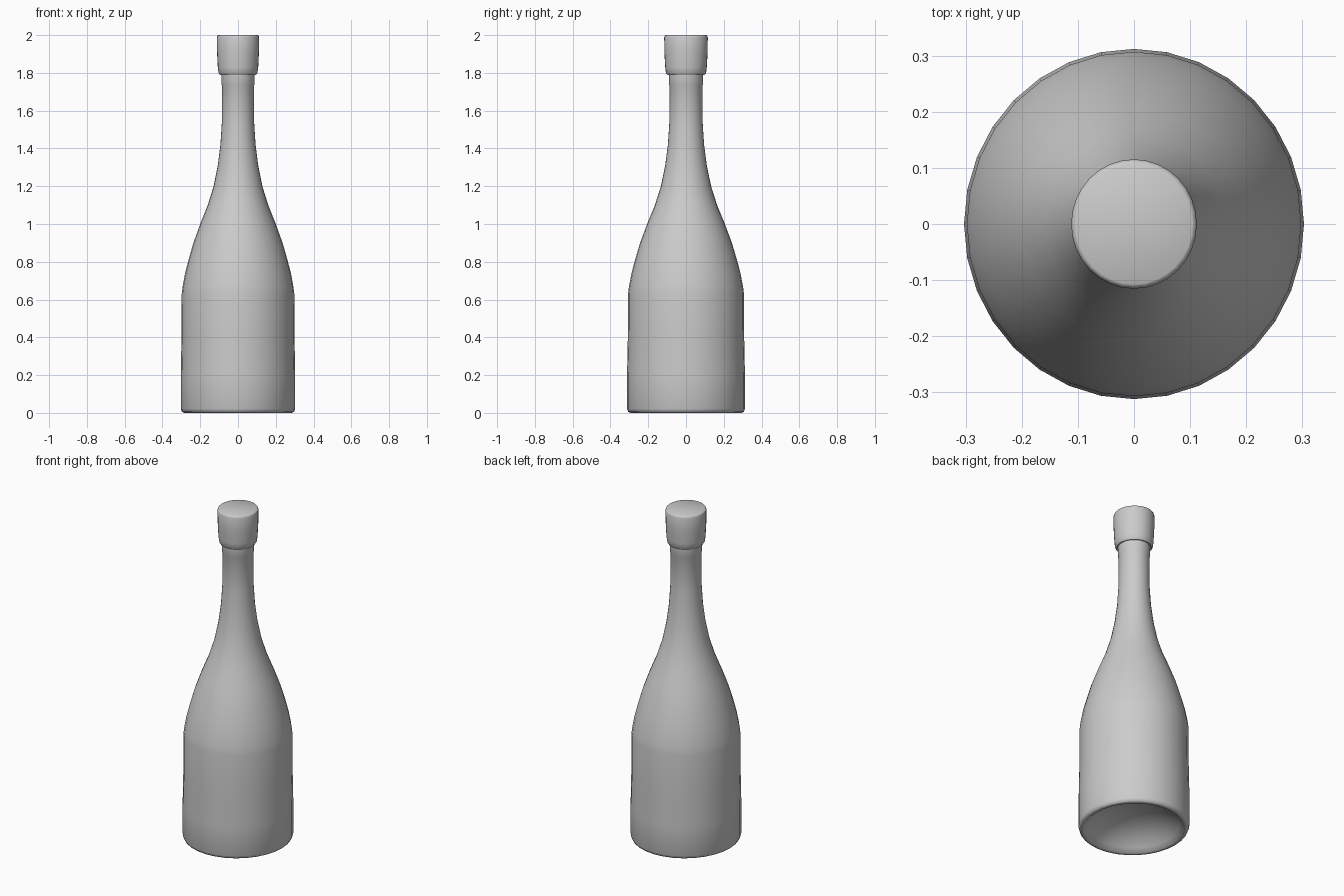
import bpy, bmesh, math

if "Cube" in bpy.data.objects:
    bpy.data.objects.remove(bpy.data.objects["Cube"])

SIDES = 32
Y_STRETCH = 1.03  # slightly oval in plan

grey = bpy.data.materials.new("light grey")
grey.diffuse_color = (0.6, 0.6, 0.6, 1)
grey.use_nodes = True
grey.node_tree.nodes["Principled BSDF"].inputs["Base Color"].default_value = grey.diffuse_color


def lathe(name, profile):
    """Revolve (radius, height) points; radius 0 closes to a pole."""
    bm = bmesh.new()
    rings = []
    for r, z in profile:
        if r == 0:
            rings.append([bm.verts.new((0, 0, z))] * SIDES)
        else:
            rings.append([bm.verts.new((r * math.cos(2 * math.pi * i / SIDES),
                                        Y_STRETCH * r * math.sin(2 * math.pi * i / SIDES), z))
                          for i in range(SIDES)])
    for a, b in zip(rings, rings[1:]):
        for i in range(SIDES):
            j = (i + 1) % SIDES
            bm.faces.new(list(dict.fromkeys((a[i], a[j], b[j], b[i]))))
    bmesh.ops.recalc_face_normals(bm, faces=bm.faces)
    mesh = bpy.data.meshes.new(name)
    bm.to_mesh(mesh)
    bm.free()
    mesh.materials.append(grey)
    obj = bpy.data.objects.new(name, mesh)
    bpy.context.collection.objects.link(obj)
    bpy.ops.object.select_all(action='DESELECT')
    obj.select_set(True)
    bpy.context.view_layer.objects.active = obj
    bpy.ops.object.shade_smooth_by_angle(angle=math.radians(50))
    return obj


# Glass body: hollow punt underneath, straight wall, shoulder and neck
lathe("bottle_body", [
    (0, 0.12), (0.08, 0.113), (0.15, 0.092), (0.21, 0.06), (0.25, 0.025),
    (0.272, 0.003), (0.285, 0.0), (0.297, 0.006), (0.303, 0.022), (0.303, 0.2),
    (0.299, 0.4), (0.298, 0.63), (0.293, 0.67), (0.28, 0.74), (0.262, 0.81),
    (0.236, 0.9), (0.2, 1.0), (0.16, 1.1), (0.129, 1.2), (0.107, 1.31),
    (0.093, 1.42), (0.086, 1.53), (0.084, 1.73), (0.088, 1.74), (0.088, 1.80)])

# Flared stopper on the neck
lathe("stopper", [
    (0, 1.795), (0.08, 1.793), (0.096, 1.79), (0.103, 1.80), (0.107, 1.83),
    (0.111, 1.91), (0.112, 1.988), (0.109, 1.997), (0.104, 2.0), (0, 2.0)])
